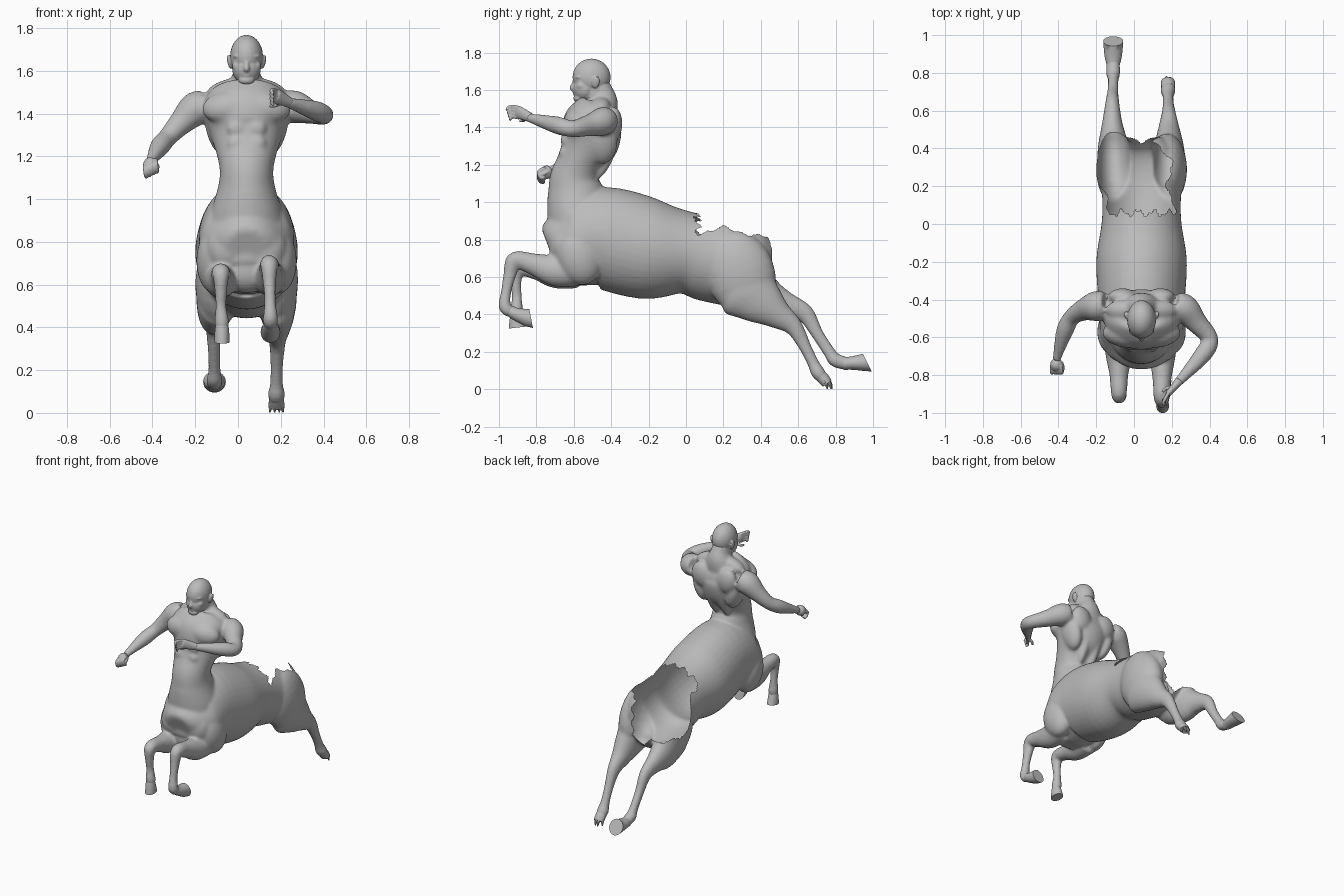
import bpy, bmesh, math
from mathutils import Vector, Matrix

CX = 0.04                                   # symmetry line of the trunk
grey = bpy.data.materials.new("stone_grey")
grey.diffuse_color = (0.50, 0.50, 0.50, 1)


def spline(a, b, c, d, t):
    return 0.5 * (2*b + (c-a)*t + (2*a-5*b+4*c-d)*t*t + (3*b-a-3*c+d)*t**3)


def tube(bm, rings, ref=(1, 0, 0), steps=5, n=24):
    """Loft of (x, y, z, half width, half depth) sections along a smooth path."""
    rings = [r if len(r) == 5 else (*r, r[3]) for r in rings]
    pts, last = [], len(rings) - 1
    for i in range(last):
        q = [rings[max(0, min(last, i + k))] for k in (-1, 0, 1, 2)]
        for s in range(steps):
            pts.append([spline(*c, s / steps) for c in zip(*q)])
    pts.append(list(rings[-1]))
    loops = []
    for i, p in enumerate(pts):
        t = (Vector(pts[min(i+1, len(pts)-1)][:3]) - Vector(pts[max(i-1, 0)][:3])).normalized()
        side = Vector(ref)
        side = (side - t * side.dot(t)).normalized()
        up = t.cross(side)
        loops.append([bm.verts.new(Vector(p[:3]) + side * p[3] * math.cos(a) + up * p[4] * math.sin(a))
                      for a in (2 * math.pi * k / n for k in range(n))])
    faces = [bm.faces.new((A[k], A[(k+1) % n], B[(k+1) % n], B[k]))
             for A, B in zip(loops, loops[1:]) for k in range(n)]
    faces += [bm.faces.new(loops[0][::-1]), bm.faces.new(loops[-1])]
    bmesh.ops.recalc_face_normals(bm, faces=faces)


def blob(bm, c, r, tilt=(0, 0, 0)):
    """Muscle or feature as a tilted ellipsoid."""
    m = Matrix.Translation(c)
    for a, ax in zip(tilt, "XYZ"):
        m = m @ Matrix.Rotation(math.radians(a), 4, ax)
    bmesh.ops.create_uvsphere(bm, u_segments=24, v_segments=14, radius=1,
                              matrix=m @ Matrix.Diagonal((*r, 1)))


def pair(bm, c, r, tilt=(0, 0, 0)):
    for s in (-1, 1):
        blob(bm, (CX + s * c[0], c[1], c[2]), r, (tilt[0], s * tilt[1], s * tilt[2]))


def finish(name, bm, voxel=0, smooth=0, angle=40):
    me = bpy.data.meshes.new(name)
    bm.to_mesh(me)
    bm.free()
    ob = bpy.data.objects.new(name, me)
    bpy.context.collection.objects.link(ob)
    if voxel:                               # fuse overlapping pieces into one skin
        mod = ob.modifiers.new("fuse", 'REMESH')
        mod.mode, mod.voxel_size = 'VOXEL', voxel
        new = bpy.data.meshes.new_from_object(ob.evaluated_get(bpy.context.evaluated_depsgraph_get()))
        ob.modifiers.clear()
        ob.data = new
        b = bmesh.new()
        b.from_mesh(new)
        for _ in range(smooth):
            bmesh.ops.smooth_vert(b, verts=b.verts, factor=0.5, use_axis_x=True, use_axis_y=True, use_axis_z=True)
        b.to_mesh(new)
        b.free()
    ob.data.materials.clear()
    ob.data.materials.append(grey)
    bpy.ops.object.select_all(action='DESELECT')
    ob.select_set(True)
    bpy.context.view_layer.objects.active = ob
    bpy.ops.object.shade_smooth_by_angle(angle=math.radians(angle))
    return ob


# --- trunk: barrel, upright torso, haunches and limbs fused into one skin
bm = bmesh.new()
tube(bm, [(CX, -.735, .76, .09, .09), (CX, -.70, .77, .16, .16), (CX, -.6, .775, .215, .225),
          (CX, -.45, .81, .225, .272), (CX, -.2, .75, .24, .27), (CX, 0, .73, .212, .22),
          (CX, .12, .70, .208, .23), (CX, .3, .67, .215, .23), (CX, .40, .67, .18, .19),
          (CX, .46, .67, .11, .13)], n=40)
tube(bm, [(CX, -.58, .68, .18, .15), (CX, -.56, .85, .19, .18), (CX, -.58, .95, .165, .163),
          (CX, -.59, 1.05, .135, .15), (CX, -.595, 1.13, .125, .132), (CX, -.565, 1.22, .142, .122),
          (CX, -.515, 1.32, .175, .155), (CX, -.50, 1.42, .20, .158), (CX, -.475, 1.49, .18, .125),
          (CX, -.455, 1.535, .10, .092), (CX, -.465, 1.58, .066, .08), (CX, -.485, 1.64, .06, .07)], n=40)
pair(bm, (.095, -.59, 1.43), (.115, .062, .075), (-18, 4, 12))      # chest muscles
pair(bm, (.10, -.385, 1.42), (.075, .045, .09), (0, 15, 0))         # shoulder blades
pair(bm, (.135, -.45, 1.33), (.055, .085, .13), (0, 14, 0))         # back muscles
pair(bm, (.105, -.455, 1.515), (.09, .05, .04), (0, 20, 0))         # neck to shoulder
pair(bm, (.045, -.425, 1.26), (.035, .045, .15), (-22, 0, 0))       # lower back
for z in (1.19, 1.26, 1.33):                                        # stomach muscles
    pair(bm, (.045, -.645 - (1.33 - z) * .12, z), (.046, .025, .040))
pair(bm, (.09, -.65, .77), (.10, .085, .12))                        # breast
blob(bm, (CX, -.635, .67), (.12, .085, .11))                        # keel between the front legs
pair(bm, (.15, -.57, .71), (.085, .12, .155), (15, 0, 0))           # horse shoulders
pair(bm, (.135, .29, .62), (.106, .185, .235), (20, 0, 0))          # haunches

# arms
tube(bm, [(-.15, -.43, 1.44, .07), (-.20, -.435, 1.42, .08), (-.268, -.455, 1.355, .058),
          (-.328, -.493, 1.29, .045), (-.366, -.565, 1.245, .046), (-.403, -.69, 1.185, .026),
          (-.408, -.72, 1.17, .026)], (0, 0, 1))
tube(bm, [(.22, -.43, 1.44, .07), (.27, -.45, 1.43, .076), (.33, -.52, 1.41, .058),
          (.402, -.61, 1.393, .045), (.365, -.69, 1.412, .047), (.25, -.82, 1.447, .027),
          (.23, -.84, 1.455, .026)], (0, 0, 1))
# front legs
tube(bm, [(.15, -.58, .64, .085, .09), (.15, -.70, .635, .07, .085), (.148, -.82, .67, .05, .058),
          (.146, -.915, .69, .043, .046), (.147, -.94, .62, .032, .036), (.15, -.962, .52, .027, .028),
          (.152, -.968, .44, .036, .034), (.152, -.93, .41, .032, .03)])
tube(bm, [(-.08, -.58, .63, .085, .09), (-.08, -.70, .62, .07, .08), (-.08, -.80, .64, .05, .055),
          (-.08, -.90, .652, .042, .044), (-.08, -.912, .59, .031, .034), (-.08, -.905, .50, .026, .027),
          (-.076, -.905, .43, .034, .034), (-.075, -.905, .39, .030, .03)])
# hind legs
tube(bm, [(-.10, .20, .60, .07, .10), (-.10, .30, .56, .095, .165), (-.11, .42, .485, .08, .13),
          (-.115, .53, .45, .055, .075), (-.115, .635, .405, .038, .05), (-.112, .70, .30, .03, .034),
          (-.11, .765, .20, .029, .033), (-.11, .80, .155, .038, .038), (-.11, .87, .135, .034, .034)])
tube(bm, [(.18, .20, .60, .07, .10), (.18, .30, .55, .095, .17), (.185, .40, .47, .08, .13),
          (.185, .49, .40, .06, .08), (.184, .575, .335, .04, .05), (.182, .635, .23, .03, .034),
          (.18, .68, .14, .03, .032), (.18, .705, .09, .04, .038), (.18, .735, .055, .034, .03)])
body = finish("body", bm, 0.009, 6)

# ragged opening over the rump, deeper on the right haunch
b = bmesh.new()
b.from_mesh(body.data)
kill = []
for f in b.faces:
    c = f.calc_center_median()
    jag = .015 * math.sin(c.x * 75) + .008 * math.sin(c.x * 170 + 1)
    if c.x > CX:
        rim = .83 + .04 * math.exp(-((c.y - .2) / .07) ** 2) - .05 * max(0, c.y - .25)
        rim += .006 * math.sin(c.y * 70)
    else:
        k = min(1, max(0, (c.y - .12) / .18))
        rim = .82 - .23 * k * k * (3 - 2 * k) + .006 * math.sin(c.y * 50)
    top = c.y > .06 + jag and c.z > rim
    cleft = c.y > .24 and -.06 < c.x < .11 + .012 * math.sin(c.z * 60) and c.z > .5 + abs(c.x - CX)
    if top or cleft:
        kill.append(f)
bmesh.ops.delete(b, geom=kill, context='FACES')
b.to_mesh(body.data)
b.free()

# --- head with face
bm = bmesh.new()
blob(bm, (CX, -.505, 1.668), (.077, .102, .100))
blob(bm, (CX, -.54, 1.608), (.067, .066, .070))
tube(bm, [(CX, -.465, 1.53, .066, .075), (CX, -.48, 1.60, .064, .074), (CX, -.50, 1.66, .06, .06)])
blob(bm, (CX, -.572, 1.556), (.038, .030, .024))                    # chin
tube(bm, [(CX, -.592, 1.658, .010), (CX, -.602, 1.63, .011), (CX, -.609, 1.61, .014), (CX, -.595, 1.601, .012)])
blob(bm, (CX, -.592, 1.585), (.022, .014, .005))                    # lips
blob(bm, (CX, -.591, 1.576), (.020, .014, .005))
pair(bm, (.032, -.574, 1.667), (.034, .022, .010), (0, -4, 20))     # brows
pair(bm, (.042, -.558, 1.622), (.026, .028, .026))                  # cheekbones
pair(bm, (.030, -.580, 1.648), (.014, .013, .008))                  # eyes
pair(bm, (.080, -.482, 1.642), (.010, .022, .034), (-12, 12, 0))    # ears
finish("head", bm, 0.005, 3)

# --- hands: palm plus curled fingers
bm = bmesh.new()
blob(bm, (-.41, -.745, 1.16), (.034, .036, .036))
for k in range(4):
    x, z = -.435 + k * .017, 1.183 - (3 - k) * .008
    tube(bm, [(x, -.75, z, .010), (x, -.785, z - .018, .011),
              (x + .004, -.78, z - .048, .010), (x + .006, -.755, z - .056, .009)], n=10)
tube(bm, [(-.385, -.735, 1.165, .011), (-.375, -.765, 1.15, .010), (-.39, -.785, 1.14, .008)], n=10)
finish("right_hand", bm, 0.005, 2)

bm = bmesh.new()
tube(bm, [(.24, -.83, 1.452, .025, .025), (.215, -.86, 1.465, .030, .020), (.18, -.90, 1.485, .034, .016)], (0, 0, 1))
for k in range(4):
    z = 1.512 - k * .018
    tube(bm, [(.185, -.89, z - .008, .010), (.165, -.925, z, .010), (.155, -.95 + k * .006, z - .006, .009),
              (.168, -.96 + k * .006, z - .02, .007)], (0, 0, 1), n=10)
tube(bm, [(.20, -.865, 1.45, .011), (.17, -.87, 1.437, .010), (.15, -.89, 1.435, .008)], (0, 0, 1), n=10)
finish("left_hand", bm, 0.005, 2)

# --- hooves: flared blocks with a slanted flat sole
hooves = {
    "right_front_hoof": [(-.075, -.907, .41, .030), (-.075, -.905, .375, .034, .038), (-.075, -.90, .33, .036, .048)],
    "left_front_hoof": [(.152, -.945, .42, .030), (.152, -.90, .398, .040, .036), (.152, -.828, .378, .046, .052)],
    "right_hind_hoof": [(-.11, .84, .137, .034), (-.11, .89, .140, .046, .036), (-.11, .968, .145, .053, .050)],
    "left_hind_pastern": [(.18, .722, .07, .036, .032), (.18, .74, .05, .036, .032), (.18, .755, .03, .036, .028)],
}
for name, rings in hooves.items():
    bm = bmesh.new()
    tube(bm, rings, steps=3)
    bm.verts.ensure_lookup_table()
    if name in ("left_front_hoof", "right_hind_hoof"):   # toe reaches past the heel
        for v in bm.verts[-24:]:
            v.co.y -= (v.co.z - rings[-1][2]) * .45
    finish(name, bm)

# --- ragged tips where the left hind hoof is broken away
bm = bmesh.new()
for dx, dy in ((-.028, .0), (-.008, .022), (.012, .018), (.028, -.002)):
    tube(bm, [(.18 + dx * .8, .742 + dy * .6, .05, .014), (.18 + dx, .752 + dy, .025, .009),
              (.18 + dx * 1.1, .757 + dy, .002, .003)], n=8, steps=2)
finish("left_hind_tips", bm)
